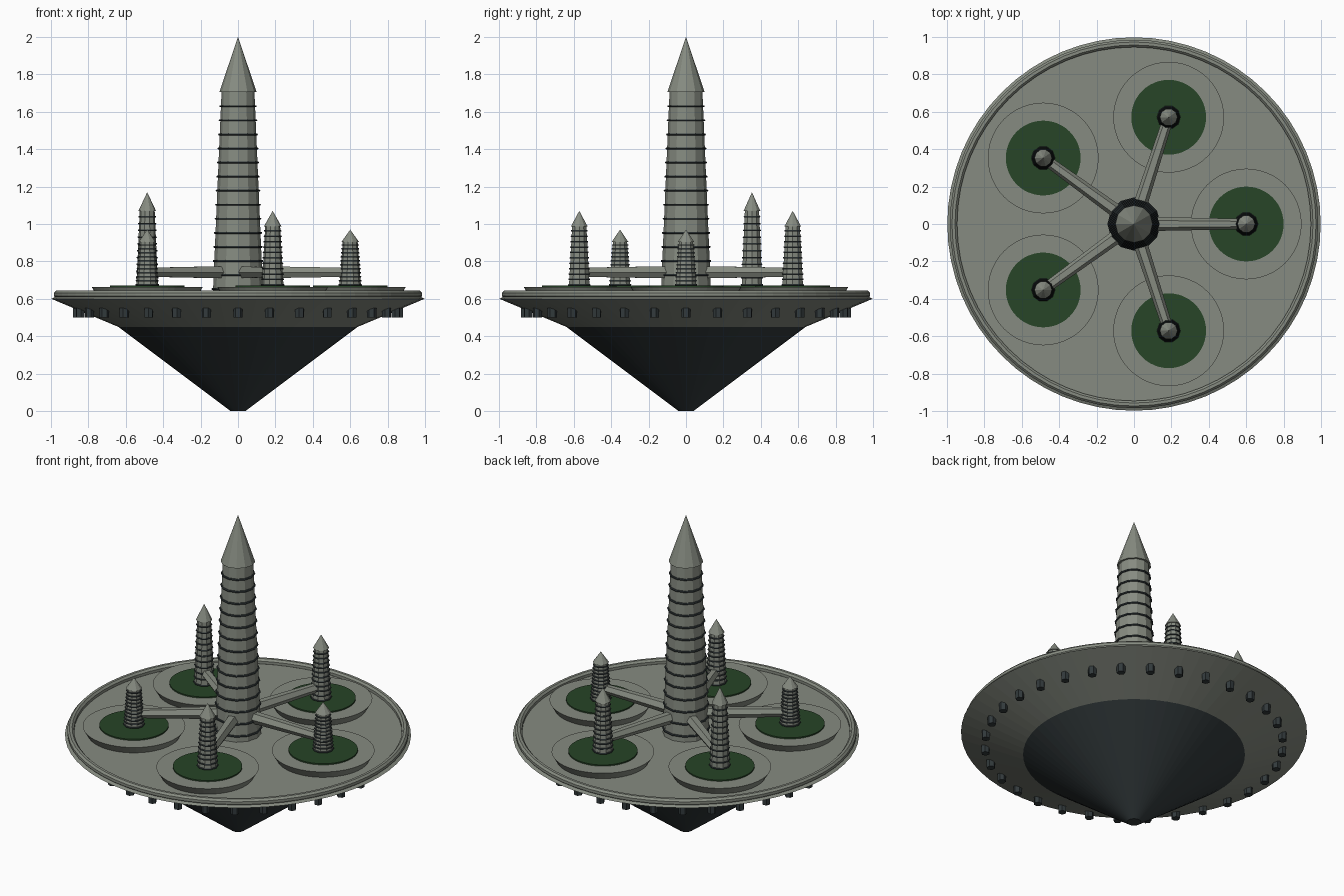
import bpy, bmesh, math
from mathutils import Matrix, Vector

if "Cube" in bpy.data.objects:
    bpy.data.objects.remove(bpy.data.objects["Cube"])


def material(name, rgb):
    m = bpy.data.materials.new(name)
    m.diffuse_color = (*rgb, 1)
    m.use_nodes = True
    m.node_tree.nodes["Principled BSDF"].inputs["Base Color"].default_value = m.diffuse_color
    return m


STONE = material("stone_grey", (0.24, 0.26, 0.22))
DARK = material("dark_slate", (0.032, 0.042, 0.045))
GREEN = material("park_green", (0.02, 0.058, 0.02))


def finish(name, bm, mat):
    bmesh.ops.recalc_face_normals(bm, faces=bm.faces)
    me = bpy.data.meshes.new(name)
    bm.to_mesh(me)
    bm.free()
    me.materials.append(mat)
    ob = bpy.data.objects.new(name, me)
    bpy.context.collection.objects.link(ob)
    return ob


def lathe(bm, profile, n, centre=(0, 0), closed=False):
    """Revolve (radius, z) points; open profiles are capped at both ends."""
    rings = []
    for r, z in profile:
        if r < 1e-6:
            rings.append([bm.verts.new((*centre, z))] * n)
        else:
            rings.append([bm.verts.new((centre[0] + r * math.cos(2 * math.pi * i / n),
                                        centre[1] + r * math.sin(2 * math.pi * i / n), z))
                          for i in range(n)])
    pairs = list(zip(rings, rings[1:]))
    if closed:
        pairs.append((rings[-1], rings[0]))
    for a, b in pairs:
        for i in range(n):
            j = (i + 1) % n
            quad = list(dict.fromkeys((a[i], a[j], b[j], b[i])))
            bm.faces.new(quad)
    if not closed:
        for ring in (rings[0], rings[-1]):
            if len(set(ring)) > 2:
                bm.faces.new(ring)


def turned(name, profile, n, mat, centre=(0, 0), closed=False):
    bm = bmesh.new()
    lathe(bm, profile, n, centre, closed)
    return finish(name, bm, mat)


def tower(name, centre, z0, z1, tip, r0, r1, roof_r, ring_zs, out, half, n):
    """Tapered shaft with dark window rings and a pointed roof."""
    turned(name + "_shaft", [(r0, z0), (r1, z1)], n, STONE, centre)
    turned(name + "_roof", [(roof_r, z1), (0, tip)], n, STONE, centre)
    bm = bmesh.new()
    for z in ring_zs:
        r = r0 + (r1 - r0) * (z - z0) / (z1 - z0)
        lathe(bm, [(r - 0.004, z - half), (r + out * .6, z - half), (r + out, z),
                   (r + out * .6, z + half), (r - 0.004, z + half)], n, centre, True)
    finish(name + "_rings", bm, DARK)


# Hull: lower cone, sloping underside with deck, raised rim
turned("lower_cone", [(0.04, 0), (0.64, 0.45)], 64, DARK)
turned("deck_hull", [(0.64, 0.45), (0.998, 0.60), (0.97, 0.615)], 64, STONE)
turned("deck_rim", [(0.965 + 0.021 * math.cos(math.pi * (k + .5) / 4),
                     0.624 + 0.022 * math.sin(math.pi * (k + .5) / 4)) for k in range(8)],
       64, STONE, closed=True)

# Thruster pods under the rim
bm = bmesh.new()
for k in range(32):
    a = 2 * math.pi * k / 32
    bmesh.ops.create_cone(bm, cap_ends=True, segments=6, radius1=0.025, radius2=0.025,
                          depth=0.06, matrix=Matrix.Rotation(a, 4, 'Z')
                          @ Matrix.Translation((0.86, 0, 0.53)))
finish("underside_pods", bm, DARK)

# Central spire
tower("central_spire", (0, 0), 0.61, 1.705, 2.0, 0.135, 0.088, 0.10,
      [0.652 + 0.0752 * k for k in range(14)], 0.009, 0.005, 12)

# Five outer districts, each with platform, park, tower and bridge
for k, (roof, tip) in enumerate([(0.904, 0.97), (0.987, 1.07), (1.07, 1.17),
                                 (0.904, 0.97), (0.987, 1.07)]):
    a = 2 * math.pi * k / 5
    d = Vector((math.cos(a), math.sin(a), 0))
    c = (0.6 * d.x, 0.6 * d.y)
    turned(f"platform_{k+1}", [(0.265, 0.61), (0.296, 0.662)], 48, STONE, c)
    turned(f"park_{k+1}", [(0.2, 0.655), (0.2, 0.67)], 48, GREEN, c)
    step = (roof - 0.67) / 11
    tower(f"outer_tower_{k+1}", c, 0.665, roof, tip, 0.058, 0.04, 0.047,
          [0.675 + step * i for i in range(11)], 0.006, 0.004, 10)
    bm = bmesh.new()
    bmesh.ops.create_cone(bm, cap_ends=True, segments=6, radius1=0.038, radius2=0.028,
                          depth=0.52, matrix=Matrix.Translation(d * 0.33 + Vector((0, 0, 0.742)))
                          @ Matrix.Rotation(a, 4, 'Z') @ Matrix.Rotation(math.pi / 2, 4, 'Y'))
    finish(f"bridge_{k+1}", bm, STONE)
